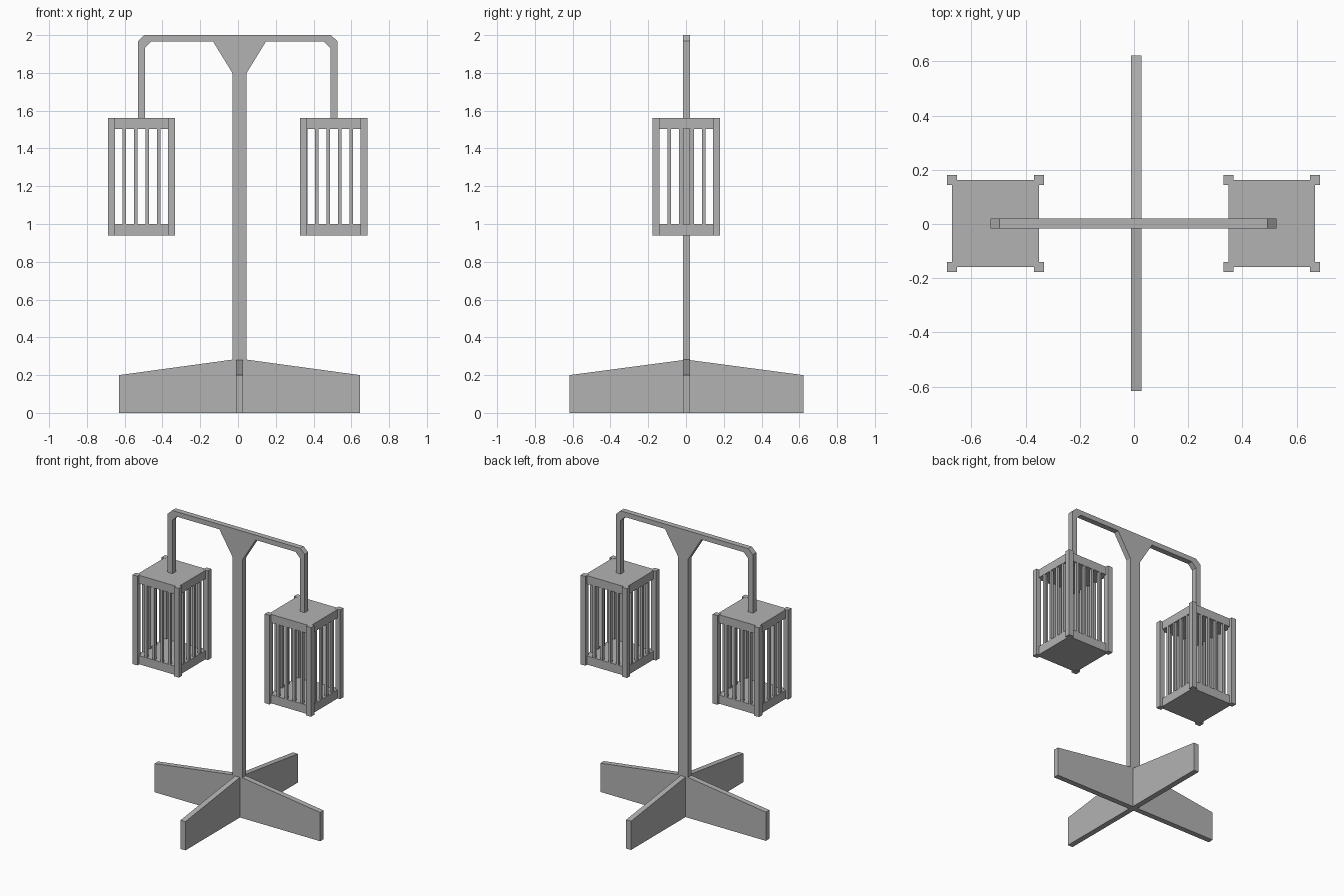
import bpy
import bmesh

if "Cube" in bpy.data.objects:
    bpy.data.objects.remove(bpy.data.objects["Cube"])

grey = bpy.data.materials.new("plain_grey")
grey.use_nodes = True
GREY = (0.45, 0.45, 0.45, 1)
grey.diffuse_color = GREY
grey.node_tree.nodes["Principled BSDF"].inputs["Base Color"].default_value = GREY

CY = 0.002      # depth of the central plane
HALF = 0.019    # half thickness of the flat timber


def finish(name, bm):
    bmesh.ops.recalc_face_normals(bm, faces=bm.faces)
    mesh = bpy.data.meshes.new(name)
    bm.to_mesh(mesh)
    bm.free()
    mesh.materials.append(grey)
    obj = bpy.data.objects.new(name, mesh)
    bpy.context.collection.objects.link(obj)
    return obj


def add_box(bm, x0, x1, y0, y1, z0, z1):
    verts = bmesh.ops.create_cube(bm, size=1)["verts"]
    for v in verts:
        v.co.x = x1 if v.co.x > 0 else x0
        v.co.y = y1 if v.co.y > 0 else y0
        v.co.z = z1 if v.co.z > 0 else z0


def slab(name, outline, place):
    """Thick flat board: outline points are mapped to 3D by place(u, z, side)."""
    bm = bmesh.new()
    rings = [[bm.verts.new(place(u, z, s)) for u, z in outline] for s in (-HALF, HALF)]
    for ring in rings:
        bm.faces.new(ring)
    n = len(outline)
    for i in range(n):
        j = (i + 1) % n
        bm.faces.new((rings[0][i], rings[0][j], rings[1][j], rings[1][i]))
    return finish(name, bm)


def along_x(centre):
    return lambda u, z, s: (centre + u, CY + s, z)


def along_y(u, z, s):
    return (0.008 + s, CY + u, z)


# Crossed base feet
slab("base_foot_side", [(-0.638, 0), (0.638, 0), (0.638, 0.2), (0.038, 0.282),
                        (-0.038, 0.282), (-0.638, 0.2)], along_x(0.008))
slab("base_foot_front", [(-0.619, 0), (0.619, 0), (0.619, 0.2), (0, 0.282),
                         (-0.619, 0.2)], along_y)

# Post with flared head
slab("post", [(-0.038, 0.28), (0.038, 0.28), (0.038, 1.8), (0.14, 1.966),
              (-0.14, 1.966), (-0.038, 1.8)], along_x(0.008))

# Crossbar with chamfered corners and hanging arms
right_half = [(0.457, 1.966), (0.491, 1.932), (0.491, 1.56),
              (0.528, 1.56), (0.528, 1.968), (0.494, 2.0)]
left_half = [(-x, z) for x, z in reversed(right_half)]
slab("crossbar", right_half + left_half, along_x(-0.002))

# Lantern cages
BODY, POST_HALF, BAR_HALF = 0.16, 0.0185, 0.009
LOW, FLOOR, CEILING, HIGH = 0.94, 1.0, 1.502, 1.56
BAR_LINE = BODY - BAR_HALF - 0.001


def lantern(side, cx):
    bm = bmesh.new()
    for z0, z1 in ((LOW, FLOOR), (CEILING, HIGH)):
        add_box(bm, cx - BODY, cx + BODY, CY - BODY, CY + BODY, z0, z1)
    finish(side + "_lantern_plates", bm)

    bm = bmesh.new()
    for sx in (-1, 1):
        for sy in (-1, 1):
            x, y = cx + sx * BODY, CY + sy * BODY
            add_box(bm, x - POST_HALF, x + POST_HALF, y - POST_HALF, y + POST_HALF,
                    LOW - 0.001, HIGH + 0.001)
    finish(side + "_lantern_corner_posts", bm)

    bm = bmesh.new()
    for i in range(4):
        offset = (i - 1.5) * 0.061
        for s in (-BAR_LINE, BAR_LINE):
            for dx, dy in ((offset, s), (s, offset)):
                x, y = cx + dx, CY + dy
                add_box(bm, x - BAR_HALF, x + BAR_HALF, y - BAR_HALF, y + BAR_HALF,
                        FLOOR, CEILING)
    finish(side + "_lantern_bars", bm)


lantern("left", 0.508)
lantern("right", -0.511)
